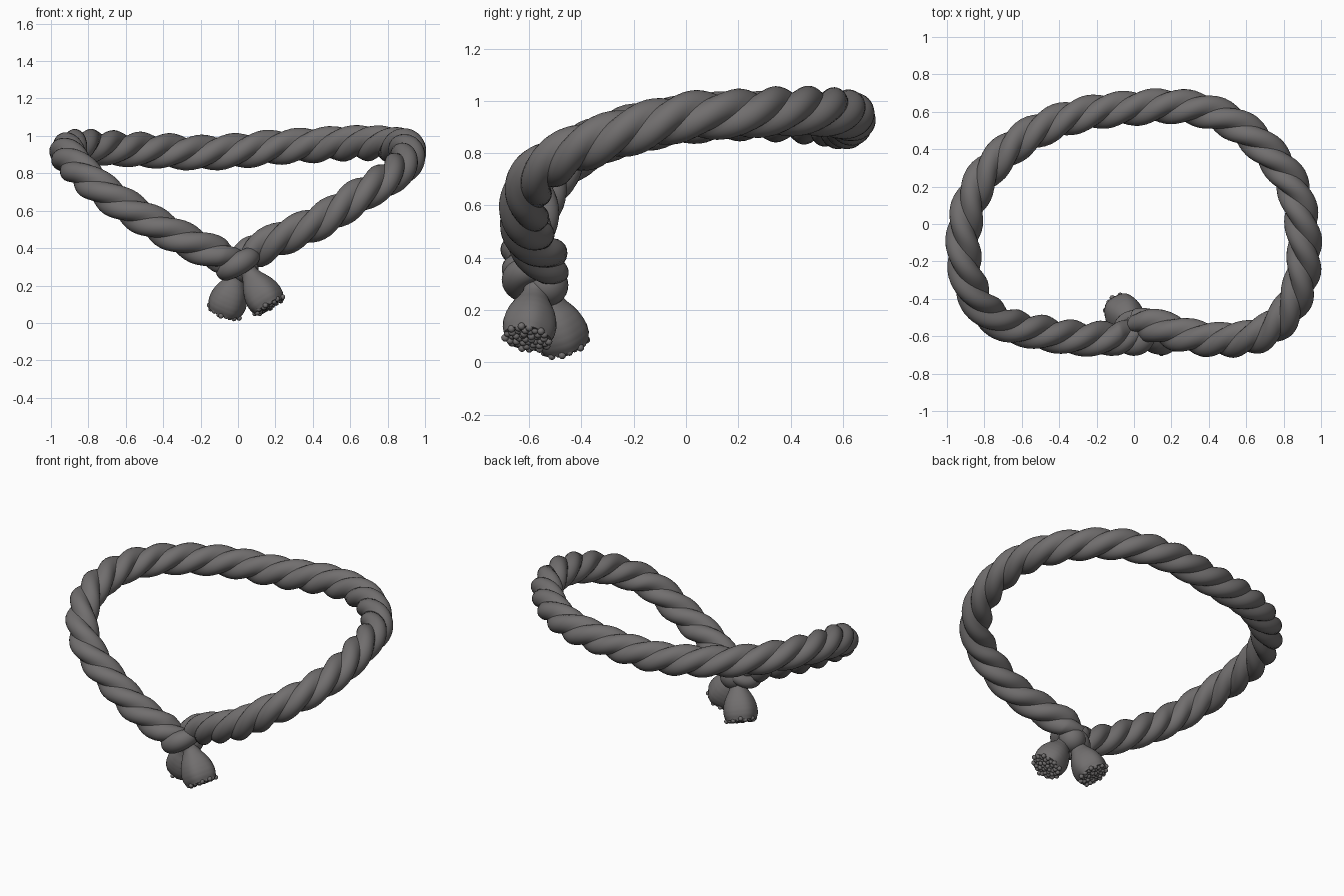
import bpy
import bmesh
import math
from mathutils import Vector

cube = bpy.data.objects.get("Cube")
if cube:
    bpy.data.objects.remove(cube, do_unlink=True)

# One warm grey for the whole rope
grey = bpy.data.materials.new("rope grey")
grey.use_nodes = True
colour = (0.165, 0.157, 0.157, 1)
grey.diffuse_color = colour
shader = next(n for n in grey.node_tree.nodes if n.type == 'BSDF_PRINCIPLED')
shader.inputs["Base Color"].default_value = colour
shader.inputs["Roughness"].default_value = 0.8


def finish(bm, name, angle=50):
    bmesh.ops.recalc_face_normals(bm, faces=bm.faces)
    mesh = bpy.data.meshes.new(name)
    bm.to_mesh(mesh)
    bm.free()
    mesh.materials.append(grey)
    obj = bpy.data.objects.new(name, mesh)
    bpy.context.collection.objects.link(obj)
    bpy.ops.object.select_all(action='DESELECT')
    obj.select_set(True)
    bpy.context.view_layer.objects.active = obj
    bpy.ops.object.shade_smooth_by_angle(angle=math.radians(angle))
    return obj


def smooth_path(points, steps):
    """Catmull-Rom curve through the points."""
    p = [Vector(q) for q in points]
    p = [2 * p[0] - p[1]] + p + [2 * p[-1] - p[-2]]
    out = []
    for i in range(1, len(p) - 2):
        a, b, c, d = p[i - 1:i + 3]
        for k in range(steps):
            t = k / steps
            out.append((2 * b + (c - a) * t + (2 * a - 5 * b + 4 * c - d) * t ** 2
                        + (3 * b - a - 3 * c + d) * t ** 3) / 2)
    return out + [p[-2]]


def sweep(bm, path, radius, sides=24, pitch=0):
    """Tube along the path; radius(u, angle) is its section, turning once per pitch."""
    rings, length, normal = [], 0, None
    for i, p in enumerate(path):
        tangent = (path[min(i + 1, len(path) - 1)] - path[max(i - 1, 0)]).normalized()
        if normal is None:
            normal = tangent.orthogonal()
        else:
            length += (p - path[i - 1]).length
        normal = (normal - tangent * normal.dot(tangent)).normalized()
        side = tangent.cross(normal)
        turn = -math.tau * length / pitch if pitch else 0
        ring = []
        for k in range(sides):
            a = math.tau * k / sides
            r = radius(i / (len(path) - 1), a)
            ring.append(bm.verts.new(p + r * (normal * math.cos(a + turn)
                                              + side * math.sin(a + turn))))
        rings.append(ring)
    for low, high in zip(rings, rings[1:]):
        for k in range(sides):
            j = (k + 1) % sides
            bm.faces.new((low[k], low[j], high[j], high[k]))
    bm.faces.new(rings[0][::-1])
    bm.faces.new(rings[-1])


def three_strands(u, a):
    """Outline of three overlapping round strands, thinner near the knot."""
    third = math.tau / 3
    f = (a + third / 2) % third - third / 2
    offset, strand = 0.036, 0.061
    r = offset * math.cos(f) + math.sqrt(strand ** 2 - (offset * math.sin(f)) ** 2)
    return r * min(1, 0.72 + 9 * min(u, 1 - u))


# Twisted rope loop, from the knot round the back and home again
loop = [
    (0.0, -0.58, 0.32), (-0.12, -0.61, 0.37), (-0.3, -0.61, 0.45), (-0.5, -0.58, 0.56),
    (-0.7, -0.53, 0.69), (-0.83, -0.42, 0.8), (-0.9, -0.25, 0.88), (-0.91, -0.05, 0.92),
    (-0.87, 0.13, 0.94), (-0.77, 0.3, 0.94), (-0.6, 0.45, 0.93), (-0.4, 0.55, 0.92),
    (-0.2, 0.6, 0.91), (0.0, 0.62, 0.92), (0.2, 0.63, 0.94), (0.4, 0.6, 0.95),
    (0.58, 0.51, 0.96), (0.74, 0.36, 0.96), (0.85, 0.2, 0.95), (0.9, 0.0, 0.94),
    (0.91, -0.2, 0.89), (0.87, -0.38, 0.83), (0.78, -0.52, 0.76), (0.65, -0.6, 0.68),
    (0.45, -0.62, 0.55), (0.25, -0.59, 0.46), (0.1, -0.54, 0.39), (0.0, -0.52, 0.33),
]
bm = bmesh.new()
sweep(bm, smooth_path(loop, 14), three_strands, pitch=0.52)
finish(bm, "rope_loop", 40)

# Knot: a tilted wrap bulging at the front, over a round core
centre = Vector((0.0, -0.57, 0.315))
wrap = []
for i in range(49):
    a = math.tau * i / 48
    wrap.append(centre + Vector((0.07 * math.cos(a), 0.075 * math.sin(a),
                                 0.04 * math.cos(a))))
bm = bmesh.new()
sweep(bm, wrap, lambda u, a: 0.047 + 0.013 * math.cos(math.tau * (u - 0.75)), 20)
finish(bm, "knot_wrap")

bm = bmesh.new()
bmesh.ops.create_uvsphere(bm, u_segments=24, v_segments=14, radius=0.08)
bmesh.ops.translate(bm, verts=bm.verts, vec=centre + Vector((0.03, 0.04, -0.02)))
finish(bm, "knot_core")


# Flared tails with frayed strand ends
def tail(name, start, end):
    start, end = Vector(start), Vector(end)
    axis = (end - start).normalized()
    profile = [0.05, 0.044, 0.047, 0.06, 0.077, 0.09, 0.098, 0.102, 0.1, 0.09]

    def flare(u, a):
        x = u * (len(profile) - 1)
        i = min(int(x), len(profile) - 2)
        r = profile[i] + (profile[i + 1] - profile[i]) * (x - i)
        return r * (1 + 0.035 * u * math.cos(5 * a))

    bm = bmesh.new()
    sweep(bm, [start.lerp(end, i / 27) for i in range(28)], flare, 32)
    finish(bm, name)

    across = axis.orthogonal().normalized()
    up = axis.cross(across)
    bm = bmesh.new()
    count = 42
    for i in range(count):
        r = 0.09 * math.sqrt((i + 0.5) / count)
        a = i * math.pi * (3 - math.sqrt(5))
        knob = bmesh.ops.create_icosphere(bm, subdivisions=2, radius=0.0145)["verts"]
        spot = end + across * r * math.cos(a) + up * r * math.sin(a)
        bmesh.ops.translate(bm, verts=knob, vec=spot + axis * 0.004 * math.sin(i * 2))
    finish(bm, name + "_strand_ends")


tail("left_tail", (0.035, -0.57, 0.31), (0.165, -0.607, 0.092))
tail("right_tail", (0.01, -0.54, 0.29), (-0.074, -0.46, 0.062))
